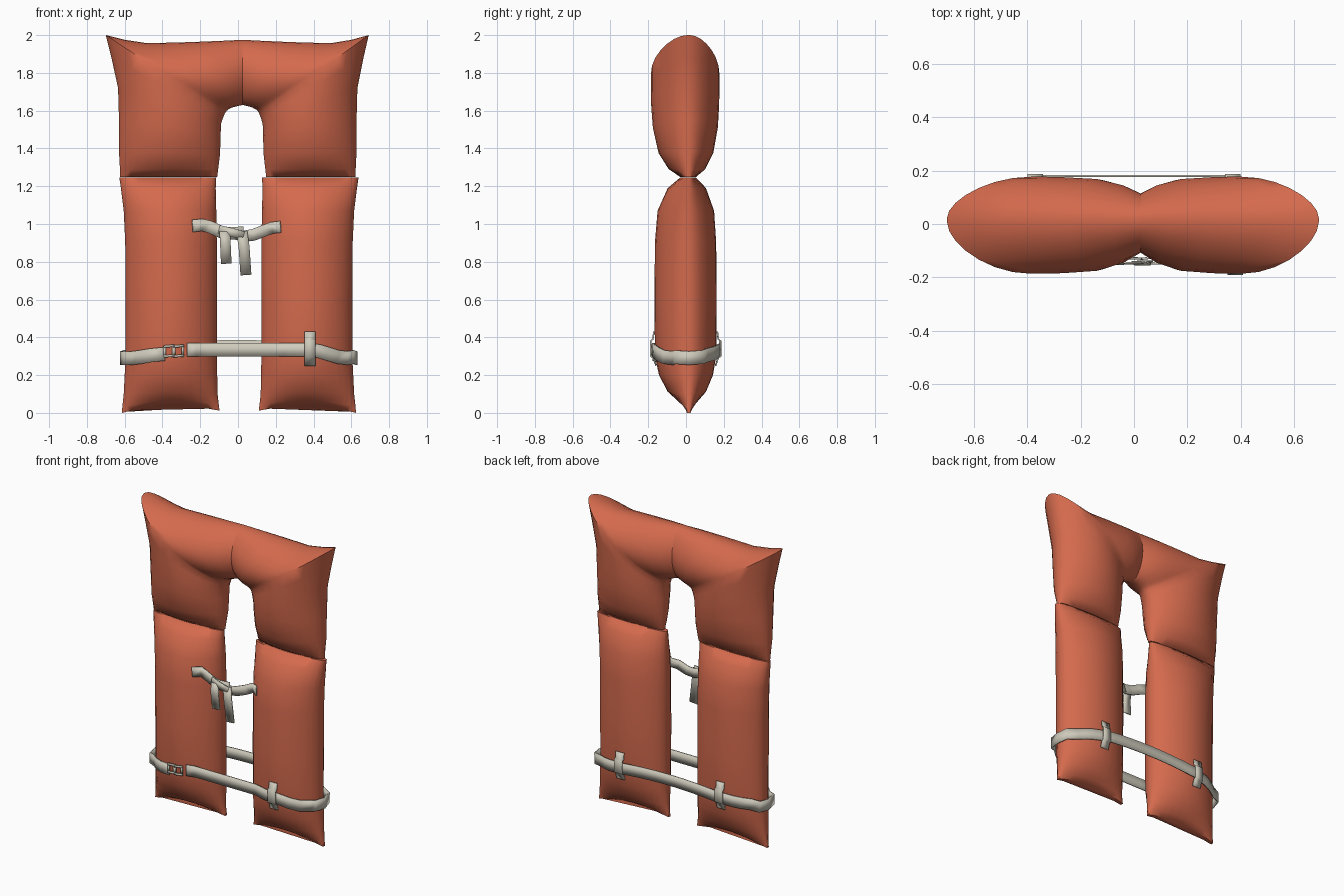
import bpy, bmesh, math
from mathutils import Vector
from mathutils.bvhtree import BVHTree

if "Cube" in bpy.data.objects:
    bpy.data.objects.remove(bpy.data.objects["Cube"])


def material(name, col):
    m = bpy.data.materials.new(name)
    m.diffuse_color = (*col, 1)
    m.use_nodes = True
    m.node_tree.nodes["Principled BSDF"].inputs["Base Color"].default_value = m.diffuse_color
    return m


ORANGE = material("orange_red_fabric", (0.66, 0.145, 0.075))
WEBBING = material("off_white_webbing", (0.62, 0.59, 0.50))
SEAM_Y, LIP, N = 0.015, 0.009, 14


def finish(name, bm, mat, angle):
    bmesh.ops.recalc_face_normals(bm, faces=bm.faces)
    me = bpy.data.meshes.new(name)
    bm.to_mesh(me)
    bm.free()
    me.materials.append(mat)
    ob = bpy.data.objects.new(name, me)
    bpy.context.collection.objects.link(ob)
    bpy.ops.object.select_all(action='DESELECT')
    ob.select_set(True)
    bpy.context.view_layer.objects.active = ob
    bpy.ops.object.shade_smooth_by_angle(angle=math.radians(angle))
    return ob


# Cushion: lofted pillow sections between an outer and an inner seam
def cushion(name, stations, end_bow=0.0):
    bm = bmesh.new()
    rings = []
    for i, (ox, oz, ix, iz, h) in enumerate(stations):
        bow = end_bow * max(0, 1 - (len(stations) - 1 - i) / 3)
        front, back = [], []
        for j in range(N + 1):
            u = 0.5 - 0.5 * math.cos(math.pi * j / N)
            k = max(0, math.sin(math.pi * u)) ** 0.55
            x, z = ox + (ix - ox) * u, oz + (iz - oz) * u + bow * math.sin(math.pi * u)
            front.append(bm.verts.new((x, SEAM_Y - LIP - 1.08 * h * k, z)))
            back.append(bm.verts.new((x, SEAM_Y + LIP + 0.86 * h * k, z)))
        rings.append(front + back[::-1])
    for a, b in zip(rings, rings[1:]):
        for j in range(len(a)):
            k = (j + 1) % len(a)
            bm.faces.new((a[j], a[k], b[k], b[j]))
    bm.faces.new(rings[0])
    bm.faces.new(rings[-1])
    return finish(name, bm, ORANGE, 50)


# (outer x, outer z, inner x, inner z, puff) from the waist seam round the neck
upper = [(-.625, 1.25, -.11, 1.25, .035), (-.625, 1.29, -.105, 1.29, .09),
         (-.63, 1.38, -.095, 1.37, .14), (-.63, 1.55, -.092, 1.47, .168),
         (-.635, 1.72, -.09, 1.53, .176), (-.67, 1.88, -.08, 1.56, .178),
         (-.70, 2.0, -.07, 1.585, .178), (-.60, 1.975, -.06, 1.6, .178),
         (-.48, 1.957, -.05, 1.607, .176), (-.25, 1.963, -.03, 1.617, .168),
         (-.08, 1.97, 0, 1.625, .14), (.025, 1.975, .025, 1.63, .105)]
lower = [(-.628, 1.245, -.115, 1.245, .035), (-.62, 1.19, -.118, 1.19, .095),
         (-.605, 1.07, -.115, 1.07, .145), (-.597, .9, -.112, .9, .158),
         (-.595, .6, -.112, .6, .16), (-.595, .3, -.112, .3, .158),
         (-.60, .2, -.11, .2, .138), (-.605, .1, -.108, .1, .095),
         (-.612, .035, -.102, .045, .045), (-.615, .0, -.098, .012, .008)]


def mirrored(st, shift):
    mx = lambda x: -x + shift * (1 + x / 0.6) / (1 + 0.025 / 0.6)
    return [(mx(a), b, mx(c), d, h) for a, b, c, d, h in st]


cushions = [cushion("left_collar_cushion", upper),
            cushion("right_collar_cushion", mirrored(upper, .05)),
            cushion("left_chest_cushion", lower, .035),
            cushion("right_chest_cushion", [(-a + .01, b, -c + .012, d, h)
                                            for a, b, c, d, h in lower], .035)]

# Surface lookup so that webbing lies on the cushions
verts, polys = [], []
for c in cushions:
    base = len(verts)
    verts += [v.co.copy() for v in c.data.vertices]
    polys += [[base + i for i in p.vertices] for p in c.data.polygons]
tree = BVHTree.FromPolygons(verts, polys)


def on(x, z, side=-1, taut=0.0, gap=0.012):
    hit = tree.ray_cast(Vector((x, side, z)), Vector((0, -side, 0)))[0]
    d = max(side * hit.y if hit else 0, taut)
    return (x, side * (d + gap), z)


# Flat webbing ribbon along a path, its width lying along the given axis
def strap(name, pts, width, axis=(0, 0, 1), thick=0.008):
    pts, axis = [Vector(p) for p in pts], Vector(axis)
    bm = bmesh.new()
    rows = []
    for i, p in enumerate(pts):
        t = (pts[min(i + 1, len(pts) - 1)] - pts[max(i - 1, 0)]).normalized()
        w = (axis - axis.dot(t) * t).normalized() * width / 2
        rows.append((bm.verts.new(p - w), bm.verts.new(p + w)))
    for a, b in zip(rows, rows[1:]):
        bm.faces.new((a[0], b[0], b[1], a[1]))
    ob = finish(name, bm, WEBBING, 40)
    mod = ob.modifiers.new("thickness", 'SOLIDIFY')
    mod.thickness, mod.offset = thick, 0
    return ob


# Waist belt: front, round the right side, across the back, round to the left
belt = []
for i in range(18):
    x = -.27 + .05 * i
    belt.append(on(x, .335 - .045 * max(0, min(1, (x - .4) / .15)), taut=.135 if x < .4 else 0))
belt += [(.612, -.06, .295), (.628, .015, .29), (.612, .085, .295)]
for i in range(23):
    x = .55 - .05 * i
    bulge = 1 - (x / .55) ** 2
    belt.append(on(x, .305 + .045 * bulge, 1, .168 * min(1, bulge * 2) if abs(x) < .36 else 0))
belt += [(-.604, .085, .295), (-.62, .015, .29), (-.604, -.06, .29)]
belt += [on(x, z) for x, z in ((-.56, .29), (-.52, .295), (-.46, .305), (-.39, .312))]
strap("waist_belt", belt, .072)

# Buckle: two small overlapping loops between the belt ends
for n, x in enumerate((-.365, -.315)):
    for dx in (-.022, .022):
        strap("buckle_bar", [on(x + dx, .30 + .01 * n, gap=.016), on(x + dx, .35 + .006 * n, gap=.016)],
              .014, (1, 0, 0))
    for dz in (-.026, .026):
        strap("buckle_rail", [on(x - .028, .325 + dz, gap=.018), on(x + .028, .33 + dz, gap=.018)], .013)

# Belt loops: one on the front, two on the back
for x, side, name in ((.38, -1, "front_belt_loop"), (.37, 1, "back_belt_loop"), (-.37, 1, "back_belt_loop")):
    zs = (.25, .29, .30, .38, .39, .43)
    gaps = (.006, .012, .024, .024, .012, .006)
    strap(name, [on(x, z, side, 0, g) for z, g in zip(zs, gaps)], .058, (1, 0, 0))

# Chest tie: two straps meeting in a knot with hanging tails
strap("left_chest_tie", [on(-.24, .99), on(-.19, .995), on(-.15, .985, taut=.11),
                         (-.09, -.125, .958), (-.04, -.128, .95), (.03, -.13, .955)], .065)
strap("right_chest_tie", [on(.225, .985), on(.18, .98), on(.14, .965, taut=.11),
                          (.08, -.125, .942), (.03, -.13, .935), (-.03, -.125, .955)], .062)
strap("knot_wrap", [(-.10, -.132, .972), (-.03, -.146, .955), (.03, -.146, .938)], .045)
strap("left_tie_tail", [(-.07, -.14, .96), (-.067, -.15, .90), (-.062, -.14, .79)], .056, (1, 0, 0))
strap("right_tie_tail", [(.02, -.142, .96), (.032, -.152, .88), (.042, -.14, .73)], .058, (1, 0, 0))
